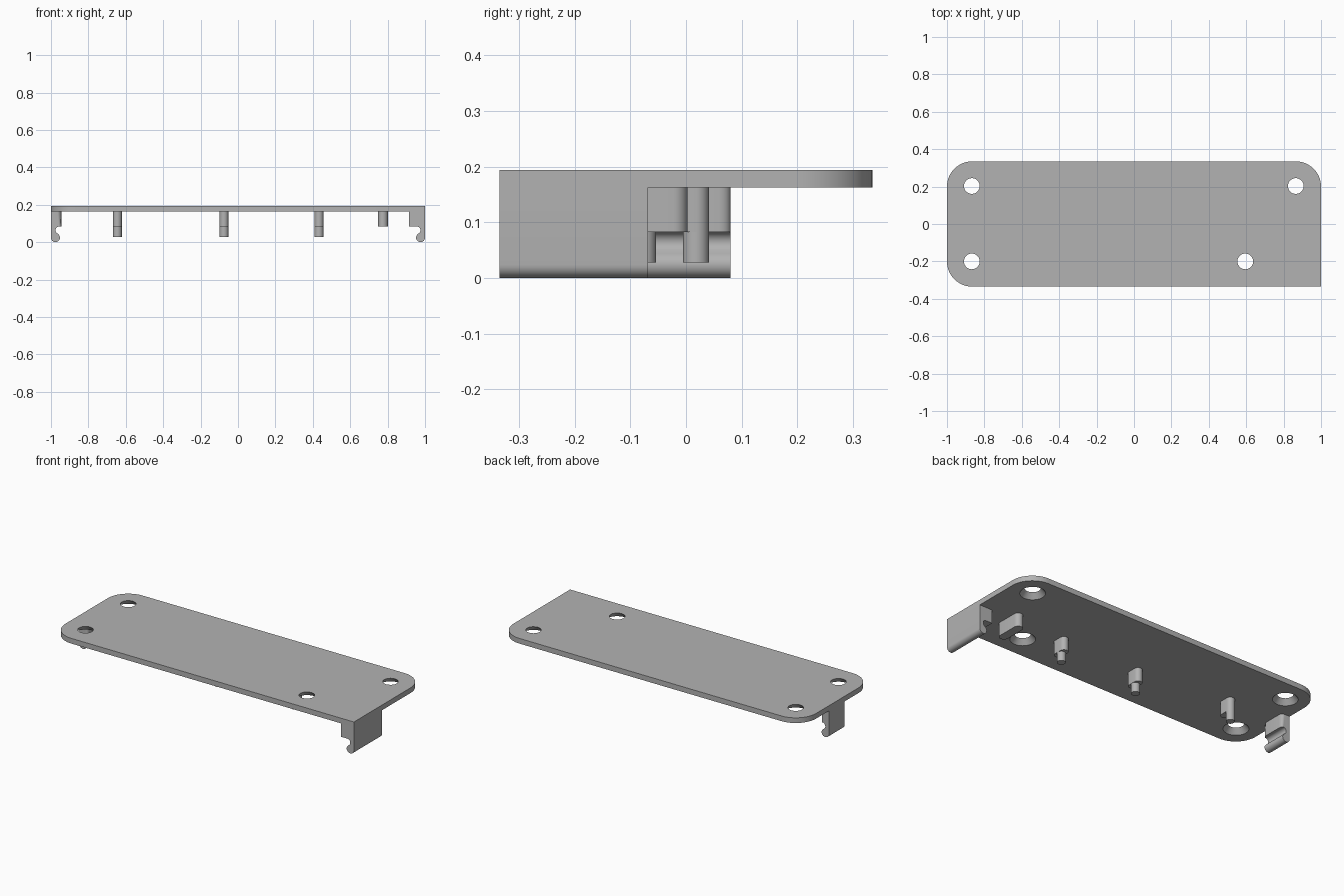
import bpy, bmesh, math

cube = bpy.data.objects.get("Cube")
if cube:
    bpy.data.objects.remove(cube, do_unlink=True)

BOTTOM, TOP, STEP = 0.163, 0.194, 0.083

gray = bpy.data.materials.new("plain_gray")
gray.use_nodes = True
COLOR = (0.45, 0.45, 0.45, 1)
gray.diffuse_color = COLOR
gray.node_tree.nodes["Principled BSDF"].inputs["Base Color"].default_value = COLOR


def arc(cx, cy, r, start, end, n=10):
    """Points on an arc, angles in degrees."""
    angles = [math.radians(start + (end - start) * i / n) for i in range(n + 1)]
    return [(cx + r * math.cos(a), cy + r * math.sin(a)) for a in angles]


def prism(name, outline, low, high, along="z"):
    """Extrude an outline along z, or an x-z outline along y."""
    bm = bmesh.new()
    place = (lambda p, h: (p[0], p[1], h)) if along == "z" else (lambda p, h: (p[0], h, p[1]))
    face = bm.faces.new([bm.verts.new(place(p, low)) for p in outline])
    shift = (0, 0, high - low) if along == "z" else (0, high - low, 0)
    new = bmesh.ops.extrude_face_region(bm, geom=[face])["geom"]
    bmesh.ops.translate(bm, vec=shift, verts=[v for v in new if isinstance(v, bmesh.types.BMVert)])
    bmesh.ops.recalc_face_normals(bm, faces=bm.faces)
    mesh = bpy.data.meshes.new(name)
    bm.to_mesh(mesh)
    bm.free()
    obj = bpy.data.objects.new(name, mesh)
    bpy.context.collection.objects.link(obj)
    mesh.materials.append(gray)
    return obj


def select(obj):
    bpy.ops.object.select_all(action="DESELECT")
    obj.select_set(True)
    bpy.context.view_layer.objects.active = obj


def smooth(obj):
    select(obj)
    bpy.ops.object.shade_smooth_by_angle(angle=math.radians(32))


def cut(obj, cutter):
    select(obj)
    mod = obj.modifiers.new("cut", "BOOLEAN")
    mod.operation, mod.object, mod.solver = "DIFFERENCE", cutter, "EXACT"
    bpy.ops.object.modifier_apply(modifier=mod.name)
    bpy.data.objects.remove(cutter, do_unlink=True)


# Cover plate: three rounded corners and one square corner
R, X, Y = 0.135, 1.0, 0.335
outline = (arc(X - R, Y - R, R, 0, 90, 16) + arc(R - X, Y - R, R, 90, 180, 16)
           + arc(R - X, R - Y, R, 180, 270, 16) + [(X, -Y)])
plate = prism("cover_plate", outline, BOTTOM, TOP)

# Countersunk screw holes, wide side underneath
for x, y in [(-0.867, 0.203), (-0.867, -0.2), (0.865, 0.203), (0.595, -0.2)]:
    grow = 0.026 / (TOP - BOTTOM) * 0.01
    bpy.ops.mesh.primitive_cone_add(vertices=48, radius1=0.068 + grow, radius2=0.042 - grow,
                                    depth=TOP - BOTTOM + 0.02,
                                    location=(x, y, (TOP + BOTTOM) / 2))
    cut(plate, bpy.context.object)
smooth(plate)


def clip(name, side, depth, y0, y1):
    """Snap clip: thick root, hollow neck and rounded hook along the plate edge."""
    shape = [(0, BOTTOM), (depth, BOTTOM), (depth, STEP)]
    shape += arc(0.043, 0.064, 0.019, 90, 225, 10)
    shape += arc(0.024, 0.024, 0.024, 55, -180, 20)
    return prism(name, [(side * (1 - u), z) for u, z in shape], y0, y1, along="y")


smooth(clip("left_clip", 1, 0.085, -Y, -0.068))
right_clip = clip("right_clip", -1, 0.055, -0.068, 0.08)

# Round the inner upright edges of the short clip's root
bm = bmesh.new()
bm.from_mesh(right_clip.data)
upright = [e for e in bm.edges if all(v.co.x > -0.95 for v in e.verts)
           and abs(e.verts[0].co.z - e.verts[1].co.z) > 0.05]
bmesh.ops.bevel(bm, geom=upright, offset=0.022, segments=6, profile=0.5, affect="EDGES")
bm.to_mesh(right_clip.data)
bm.free()
smooth(right_clip)


def slot(x, y0, y1, r):
    """Round-ended outline running along y."""
    return arc(x, y1 - r, r, 0, 180, 16) + arc(x, y0 + r, r, 180, 360, 16)


# Support posts under the plate, each with a locating pin
r = 0.0235
for name, x, pin_y, y0, y1 in [("right", -0.645, 0.018, -0.05, 0.0415),
                               ("middle", -0.075, -0.077, -0.125, -0.033),
                               ("left", 0.433, -0.077, -0.125, -0.033)]:
    smooth(prism(name + "_post", slot(x, y0, y1, r), STEP, BOTTOM))
    smooth(prism(name + "_pin", arc(x, pin_y, r, 0, 348.75, 31), 0.028, STEP))

# Plain longer rib
smooth(prism("long_rib", slot(0.775, -0.165, 0.003, 0.026), STEP, BOTTOM))
